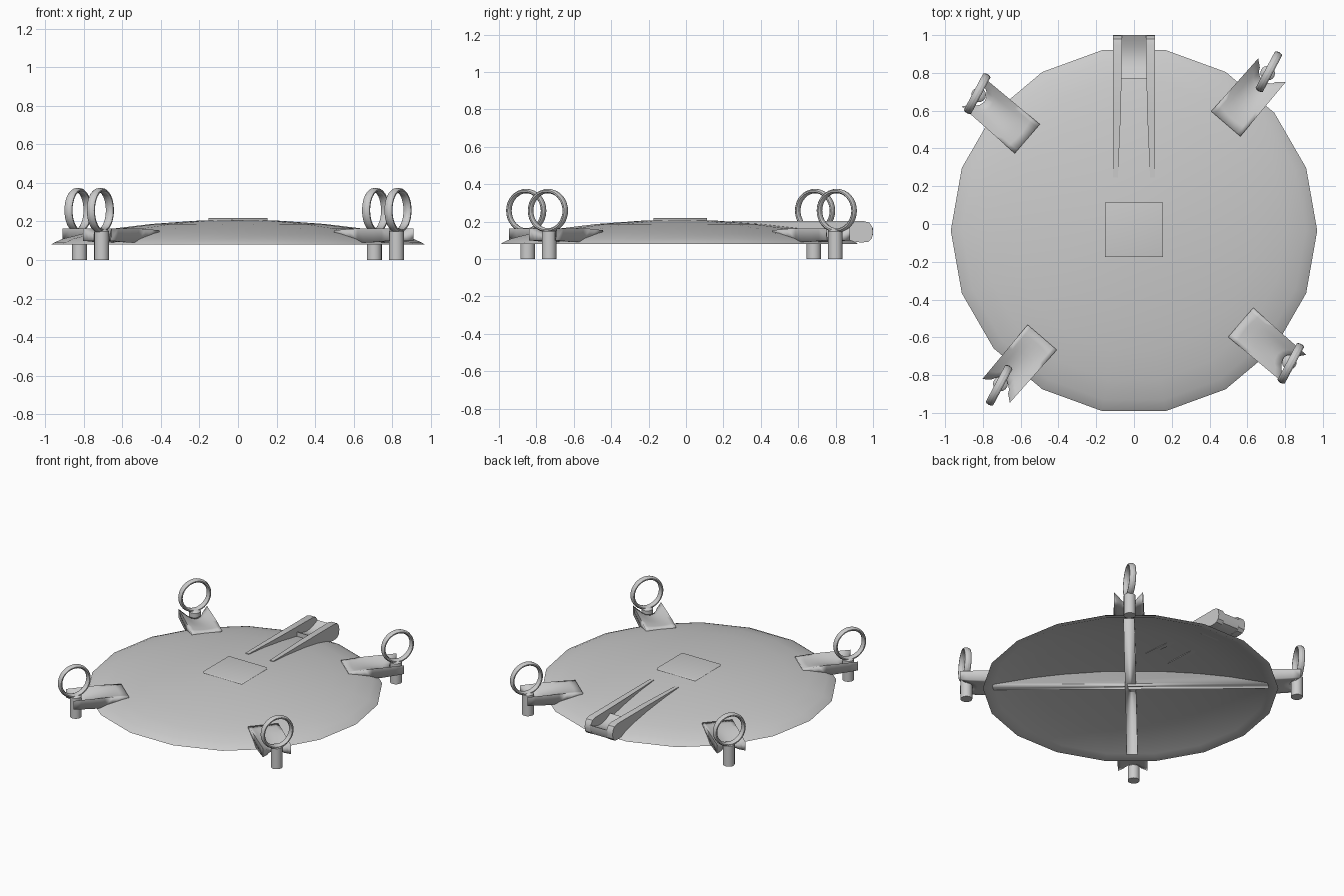
import bpy, bmesh
from math import radians, sin, cos, pi

if "Cube" in bpy.data.objects:
    bpy.data.objects.remove(bpy.data.objects["Cube"])

CY = -0.035                                   # centre of the round lid in y
BOLT_Y = -0.024                               # centre of the bolt circle in y
ANGLES = [radians(49.3 + 90 * k) for k in range(4)]


def smooth(ob, angle=35):
    bpy.ops.object.select_all(action='DESELECT')
    ob.select_set(True)
    bpy.context.view_layer.objects.active = ob
    bpy.ops.object.shade_smooth_by_angle(angle=radians(angle))


def finish(bm, name, angle=35):
    bmesh.ops.recalc_face_normals(bm, faces=bm.faces)
    me = bpy.data.meshes.new(name)
    bm.to_mesh(me)
    bm.free()
    ob = bpy.data.objects.new(name, me)
    bpy.context.collection.objects.link(ob)
    smooth(ob, angle)
    return ob


def lathe(name, profile, n):
    """Spin (r, z) points; points with r = 0 become poles."""
    bm = bmesh.new()
    rings = []
    for r, z in profile:
        if r == 0:
            rings.append([bm.verts.new((0, 0, z))] * n)
        else:
            rings.append([bm.verts.new((r * cos(2 * pi * k / n), r * sin(2 * pi * k / n), z))
                          for k in range(n)])
    for a, b in zip(rings, rings[1:]):
        for k in range(n):
            vs = list(dict.fromkeys([a[k], a[(k + 1) % n], b[(k + 1) % n], b[k]]))
            bm.faces.new(vs)
    return finish(bm, name)


def extrude_x(name, profile, left, right, angle=35):
    """Close a (y, z) outline between x positions; left/right give x from y."""
    bm = bmesh.new()
    a = [bm.verts.new((left(y), y, z)) for y, z in profile]
    b = [bm.verts.new((right(y), y, z)) for y, z in profile]
    bm.faces.new(a)
    bm.faces.new(b)
    for i in range(len(a)):
        j = (i + 1) % len(a)
        bm.faces.new((a[i], a[j], b[j], b[i]))
    return finish(bm, name, angle)


# Domed hollow lid
lid = lathe("hatch_lid", [
    (0, .21), (.2, .205), (.45, .187), (.65, .163), (.8, .138), (.91, .11), (.955, .09), (.97, .08),
    (.935, .08), (.9, .095), (.65, .142), (.45, .167), (.2, .185), (0, .19)], 18)
lid.location = (0, CY, 0)

# Square centre pad
bpy.ops.mesh.primitive_cube_add(size=1, location=(0, CY + .004, .206))
pad = bpy.context.object
pad.name = "centre_pad"
pad.scale = (.305, .287, .026)
smooth(pad, 180)

# Crossed ribs under the lid
rib_outline = [(-.92, .092), (.92, .092), (.89, .1), (.65, .15), (.3, .185),
               (-.3, .185), (-.65, .15), (-.89, .1)]
for i in range(2):
    rib = extrude_x(f"under_rib_{i + 1}", rib_outline, lambda y: -.036, lambda y: .036, 100)
    rib.location = (0, CY, 0)
    rib.rotation_euler = (0, 0, ANGLES[i] - pi / 2)

# Hinge rails, tapering onto the dome and just piercing it
rail_outline = [(.245, .175), (.245, .202), (.6, .203), (.95, .203), (.98, .194), (.997, .17),
                (1, .14), (.994, .11), (.975, .092), (.94, .088), (.87, .095), (.6, .145),
                (.5, .155)]
for side, s in (("left", -1), ("right", 1)):
    extrude_x(f"hinge_rail_{side}", rail_outline, lambda y: s * .112,
              lambda y: s * (.085 - .022 * min(1, (y - .245) / .5)))

# Hinge bridge with a scooped top
scoop = [(.77 + .23 * t / 8, .165 - .035 * sin(pi * t / 8)) for t in range(9)]
extrude_x("hinge_bridge", scoop + [(1, .13), (.985, .1), (.95, .089), (.87, .095), (.77, .11)],
          lambda y: -.07, lambda y: .07)


def make_lug(name):
    """Forked lug along +x: troughed top, U notch at the outer end."""
    bm = bmesh.new()
    us = [-1, -.78, -.6, -.5, -.3, 0, .3, .5, .6, .78, 1]
    rows = []
    n = 7
    for i in range(n + 1):
        t = i / n
        top, bot = [], []
        for u in us:
            if abs(u) > .55:
                end = 1.085 + .035 * (abs(u) - .55) / .45
            else:
                end = 1.045 + .025 * (u / .5) ** 2
            r = .745 + t * (end - .745)
            half = .102 - .006 * t
            z = .154 + .009 * min(1, 3 * t) - .045 * t * (1 - u * u)
            top.append(bm.verts.new((r, u * half, z)))
            # underside rises inwards so it stays within the shell
            low = .085 + .015 * t * t + max(0, .93 - r) * .28
            bot.append(bm.verts.new((r, u * half, low)))
        rows.append((top, bot))
    m = len(us)
    for (t0, b0), (t1, b1) in zip(rows, rows[1:]):
        for j in range(m - 1):
            bm.faces.new((t0[j], t0[j + 1], t1[j + 1], t1[j]))
            bm.faces.new((b0[j], b1[j], b1[j + 1], b0[j + 1]))
        for j in (0, m - 1):
            bm.faces.new((t0[j], t1[j], b1[j], b0[j]))
    for t, b in (rows[0], rows[-1]):
        for j in range(m - 1):
            bm.faces.new((t[j], t[j + 1], b[j + 1], b[j]))
    return finish(bm, name, 100)


# Four clamps: lug, bolt, bolt head and lifting ring
for i, a in enumerate(ANGLES):
    lug = make_lug(f"clamp_lug_{i + 1}")
    lug.location = (0, CY, 0)
    lug.rotation_euler = (0, 0, a)

    bolt = lathe(f"clamp_bolt_{i + 1}", [
        (0, 0), (.039, 0), (.039, .148), (.033, .154), (.018, .16), (0, .162)], 16)
    bolt.location = (1.085 * cos(a), 1.085 * sin(a) + BOLT_Y, 0)

    bpy.ops.mesh.primitive_torus_add(major_radius=.105, minor_radius=.012,
                                     major_segments=32, minor_segments=10,
                                     location=(1.095 * cos(a), 1.095 * sin(a) + BOLT_Y, .258),
                                     rotation=(pi / 2, 0, radians(62)))
    ring = bpy.context.object
    ring.name = f"clamp_ring_{i + 1}"
    ring.scale = (1, 1, 1.9)
    smooth(ring)
